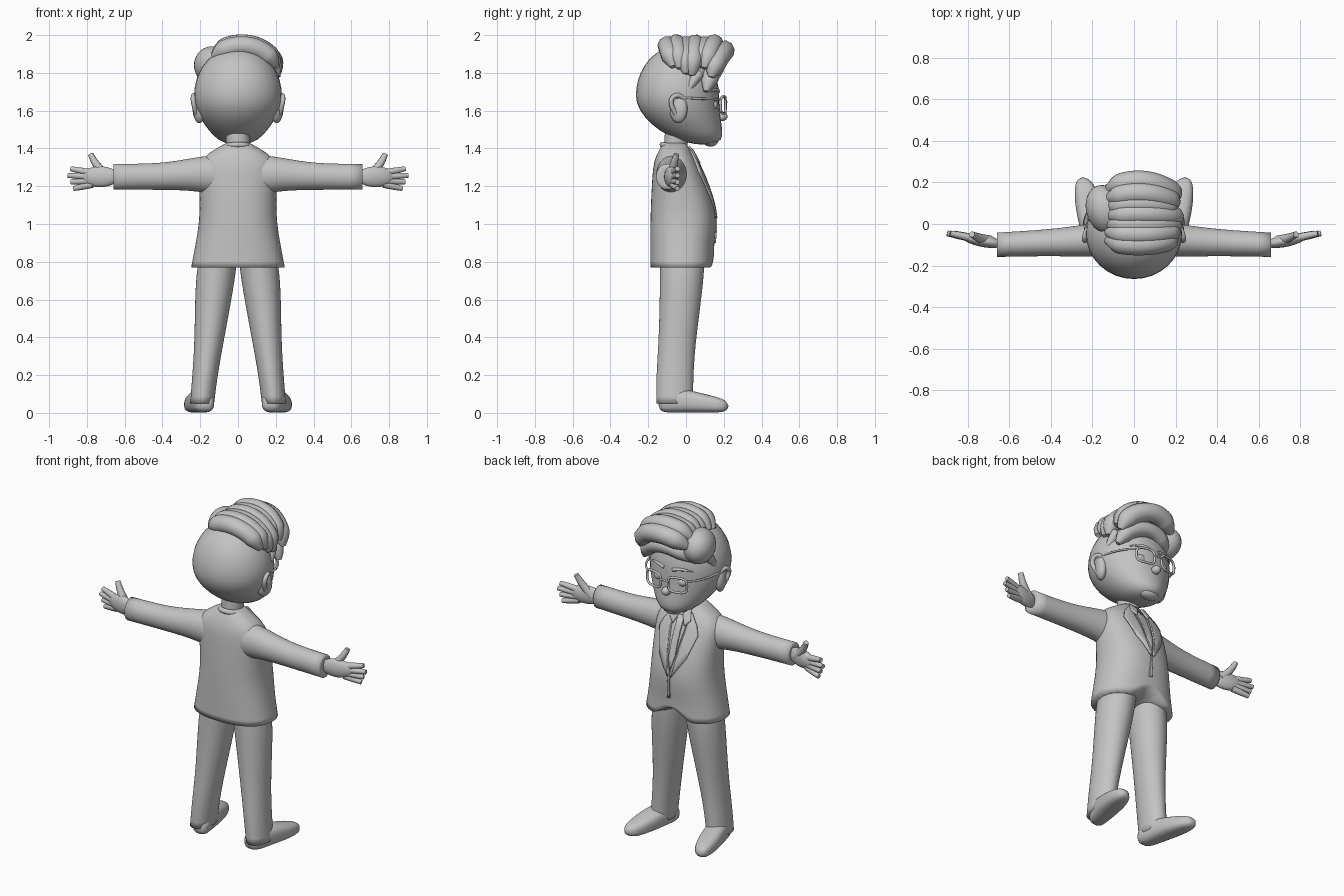
import bpy, bmesh
from math import sin, cos, pi, copysign
from mathutils import Vector, Matrix
from mathutils.bvhtree import BVHTree

cube = bpy.data.objects.get("Cube")
if cube:
    bpy.data.objects.remove(cube)

colour = (.55, .55, .55, 1)
grey = bpy.data.materials.new("plain grey")
grey.use_nodes = True
grey.diffuse_color = colour
grey.node_tree.nodes["Principled BSDF"].inputs["Base Color"].default_value = colour


def add_object(name, mesh, mirror=False, levels=0):
    for polygon in mesh.polygons:
        polygon.use_smooth = True
    mesh.materials.clear()
    mesh.materials.append(grey)
    part = bpy.data.objects.new(name, mesh)
    bpy.context.collection.objects.link(part)
    if mirror:
        part.modifiers.new("mirror", 'MIRROR').use_mirror_merge = False
    if levels:
        smooth = part.modifiers.new("smooth", 'SUBSURF')
        smooth.levels = smooth.render_levels = levels
    return part


def finish(name, bm, **options):
    bmesh.ops.recalc_face_normals(bm, faces=bm.faces)
    mesh = bpy.data.meshes.new(name)
    bm.to_mesh(mesh)
    bm.free()
    return add_object(name, mesh, **options)


def rounded(value, power):
    return copysign(abs(value) ** power, value)


def loft(name, axis, rings, power=1, sides=16, crisp=True, tweak=None, mirror=False):
    """Skin rings of (distance along axis, centre a, centre b, radius a, radius b)."""
    bm = bmesh.new()
    crease = bm.edges.layers.float.new("crease_edge")
    loops = []
    for along, centre_a, centre_b, radius_a, radius_b in rings:
        loop = []
        for i in range(sides):
            angle = 2 * pi * (i + .5) / sides
            a = centre_a + radius_a * rounded(cos(angle), power)
            b = centre_b + radius_b * rounded(sin(angle), power)
            place = {'x': (along, a, b), 'y': (a, along, b), 'z': (a, b, along)}[axis]
            loop.append(bm.verts.new(place))
        loops.append(loop)
    for low, high in zip(loops, loops[1:]):
        for i in range(sides):
            bm.faces.new((low[i - 1], low[i], high[i], high[i - 1]))
    for end in (loops[0], loops[-1]):
        cap = bm.faces.new(end)
        for edge in cap.edges:
            edge[crease] = 1 if crisp else 0
    if tweak:
        for vert in bm.verts:
            tweak(vert.co)
    return finish(name, bm, mirror=mirror, levels=2)


def ball(name, place, size, turn=0, tweak=None, mirror=False):
    bm = bmesh.new()
    bmesh.ops.create_uvsphere(bm, u_segments=32, v_segments=20, radius=1)
    if tweak:
        for vert in bm.verts:
            tweak(vert.co)
    matrix = Matrix.Translation(place) @ Matrix.Rotation(turn, 4, 'Z') @ Matrix.Diagonal((*size, 1))
    bmesh.ops.transform(bm, matrix=matrix, verts=bm.verts)
    return finish(name, bm, mirror=mirror)


def tube(name, points, radius, start=1, end=1, cyclic=False, mirror=False):
    """Sweep a circle along points, with the two ends scaled."""
    curve = bpy.data.curves.new(name, 'CURVE')
    curve.dimensions = '3D'
    curve.bevel_depth, curve.bevel_resolution, curve.use_fill_caps = radius, 3, True
    spline = curve.splines.new('POLY' if cyclic else 'NURBS')
    spline.points.add(len(points) - 1)
    for point, place in zip(spline.points, points):
        point.co = (*place, 1)
    spline.points[0].radius, spline.points[-1].radius = start, end
    spline.use_cyclic_u = cyclic
    if not cyclic:
        spline.order_u, spline.resolution_u, spline.use_endpoint_u = 3, 6, True
    helper = bpy.data.objects.new("helper", curve)
    bpy.context.collection.objects.link(helper)
    depsgraph = bpy.context.evaluated_depsgraph_get()
    mesh = bpy.data.meshes.new_from_object(helper.evaluated_get(depsgraph))
    bpy.data.objects.remove(helper)
    return add_object(name, mesh, mirror=mirror)


# Jacket, with the front hem parted
def part_hem(co):
    if co.z < .85 and co.y > 0 and abs(co.x) < .06:
        co.z += .07


jacket = loft("jacket", 'z', [
    (.77, 0, -.02, .25, .17), (.9, 0, -.02, .225, .17), (1.05, 0, -.01, .2, .18), (1.25, 0, -.04, .21, .14),
    (1.35, 0, -.06, .21, .11), (1.43, 0, -.06, .06, .06)], power=.85, sides=24, tweak=part_hem)

# Sleeves and hands
loft("sleeves", 'x', [(.1, -.07, 1.26, .09, .11), (.23, -.08, 1.265, .08, .09), (.4, -.09, 1.25, .065, .07),
                      (.66, -.1, 1.25, .06, .07)], mirror=True)
ball("palms", (.73, -.08, 1.25), (.1, .03, .055), turn=.2, mirror=True)
for i, finger in enumerate(("index", "middle", "ring", "little")):
    spread = 1.5 - i
    base = Vector((.77, -.07, 1.24 + .02 * spread))
    reach = Vector((.13 - .015 * abs(spread - .5), .025, .015 * spread))
    tube(finger + "_fingers", [base, base + reach / 2, base + reach], .019, end=.7, mirror=True)
tube("thumbs", [(.69, -.08, 1.25), (.75, -.07, 1.3), (.78, -.05, 1.37)], .024, end=.6, mirror=True)

# Trousers
loft("trousers", 'z', [
    (.05, .19, -.06, .065, .1), (.2, .175, -.06, .068, .1), (.4, .15, -.045, .08, .1), (.72, .12, -.02, .11, .12),
    (.85, .1, -.02, .1, .12)], mirror=True)

# Shoes, turned outward, each ring resting on the floor
shoe_rings = [(y, .2 + y / 5, height / 2, width, height / 2)
              for y, width, height in ((-.15, .05, .09), (-.05, .065, .14), (.1, .07, .1), (.23, .04, .07))]
loft("shoes", 'y', shoe_rings, power=.75, crisp=False, mirror=True)


# Neck and head, with the lower half drawn forward into a jaw
def shape_jaw(co):
    drop = max(0, -co.z)
    co.x *= 1 - .2 * drop * drop + .3 * drop ** 6
    co.y = co.y * (1 + .25 * drop ** 4) + .65 * drop * drop


loft("neck", 'z', [(1.36, 0, -.06, .06, .06), (1.55, 0, -.04, .07, .07)])
ball("head", (0, -.045, 1.68), (.232, .22, .26), tweak=shape_jaw)
ball("ears", (.205, -.04, 1.61), (.032, .05, .075), turn=-.4, mirror=True)
tube("ear_rims", [(.21, 0, 1.65), (.235, -.04, 1.7), (.24, -.1, 1.64), (.21, -.03, 1.55)], .013, mirror=True)
ball("chin", (0, .13, 1.44), (.06, .04, .03))
ball("nose", (0, .19, 1.57), (.025, .03, .025))
ball("eyes", (.075, .15, 1.63), (.035, .02, .025), mirror=True)
tube("lips", [(-.05, .16, 1.505), (0, .19, 1.495), (.05, .16, 1.505)], .008, start=.3, end=.3)
tube("eyebrows", [(.03, .17, 1.7), (.08, .17, 1.72), (.14, .13, 1.7)], .01, end=.3, mirror=True)

# Glasses, with rims wrapped around the face
rim = []
for i in range(24):
    angle = i * pi / 12
    x = .08 + .055 * rounded(cos(angle), .6)
    rim.append((x, .21 - 1.5 * x * x, 1.63 + .045 * rounded(sin(angle), .6)))
tube("glasses_rims", rim, .007, cyclic=True, mirror=True)
tube("glasses_bridge", [(-.03, .21, 1.64), (0, .22, 1.65), (.03, .21, 1.64)], .006)
tube("glasses_arms", [(.13, .18, 1.66), (.21, .14, 1.66), (.23, -.05, 1.67)], .006, mirror=True)


# Hair locks, arching from the parting on the right down to the left
def hair_lock(name, y, z, radius, sweep):
    path = []
    for step in range(8):
        angle = 2.5 - sweep * step / 7
        path.append((.02 + .19 * cos(angle), y * (1 - .35 * cos(angle) ** 2), z + .16 * sin(angle)))
    tube(name, path, radius, start=.3, end=.3)


for i in range(6):
    hair_lock("hair_lock_%d" % i, -.1 + .05 * i, 1.785 + .01 * (i % 2), .052, 2.2 + .12 * (i % 4))
hair_lock("quiff", .205, 1.76, .055, 2.4)
hair_lock("fringe", .16, 1.67, .045, 2.3)
ball("side_hair", (-.14, .07, 1.84), (.09, .12, .1), turn=.3)
tube("sideburns", [(.18, .07, 1.8), (.2, .03, 1.75), (.21, 0, 1.68)], .03, end=.1, mirror=True)

# Clothing panels laid on the jacket front
bpy.context.view_layer.update()
surface = BVHTree.FromObject(jacket, bpy.context.evaluated_depsgraph_get())


def panel(name, outline, lift, mirror=False):
    bm = bmesh.new()
    face = bm.faces.new([bm.verts.new((x, 0, z)) for x, z in outline])
    bmesh.ops.triangulate(bm, faces=[face])
    bmesh.ops.subdivide_edges(bm, edges=bm.edges[:], cuts=4, use_grid_fill=True)
    for vert in bm.verts:
        x, y, z = vert.co
        hit = surface.ray_cast(Vector((x, 1, z)), Vector((0, -1, 0)))[0]
        if hit is None:
            hit = surface.find_nearest(Vector((x, 0, z)))[0]
        vert.co.y = hit.y + lift
    cloth = finish(name, bm, mirror=mirror)
    solid = cloth.modifiers.new("thickness", 'SOLIDIFY')
    solid.thickness, solid.offset = .009, 0


panel("lapels", [(.06, 1.39), (.11, 1.33), (.13, 1.28), (.09, 1.15), (.01, 1.03), (0, 1.05), (.05, 1.25)],
      .006, mirror=True)
panel("shirt_collar", [(.01, 1.38), (.05, 1.41), (.07, 1.35), (.04, 1.32)], .012, mirror=True)
panel("tie", [(-.02, 1.37), (.02, 1.37), (.02, 1.15), (0, 1.07), (-.02, 1.15)], .006)
panel("front_edge", [(0, 1.04), (.01, 1.04), (.02, .9), (0, .9)], .003)
neck_ring = [(.065 * cos(i * pi / 8), -.055 + .07 * sin(i * pi / 8), 1.405 - .015 * sin(i * pi / 8))
             for i in range(16)]
tube("collar_band", neck_ring, .015, cyclic=True)
